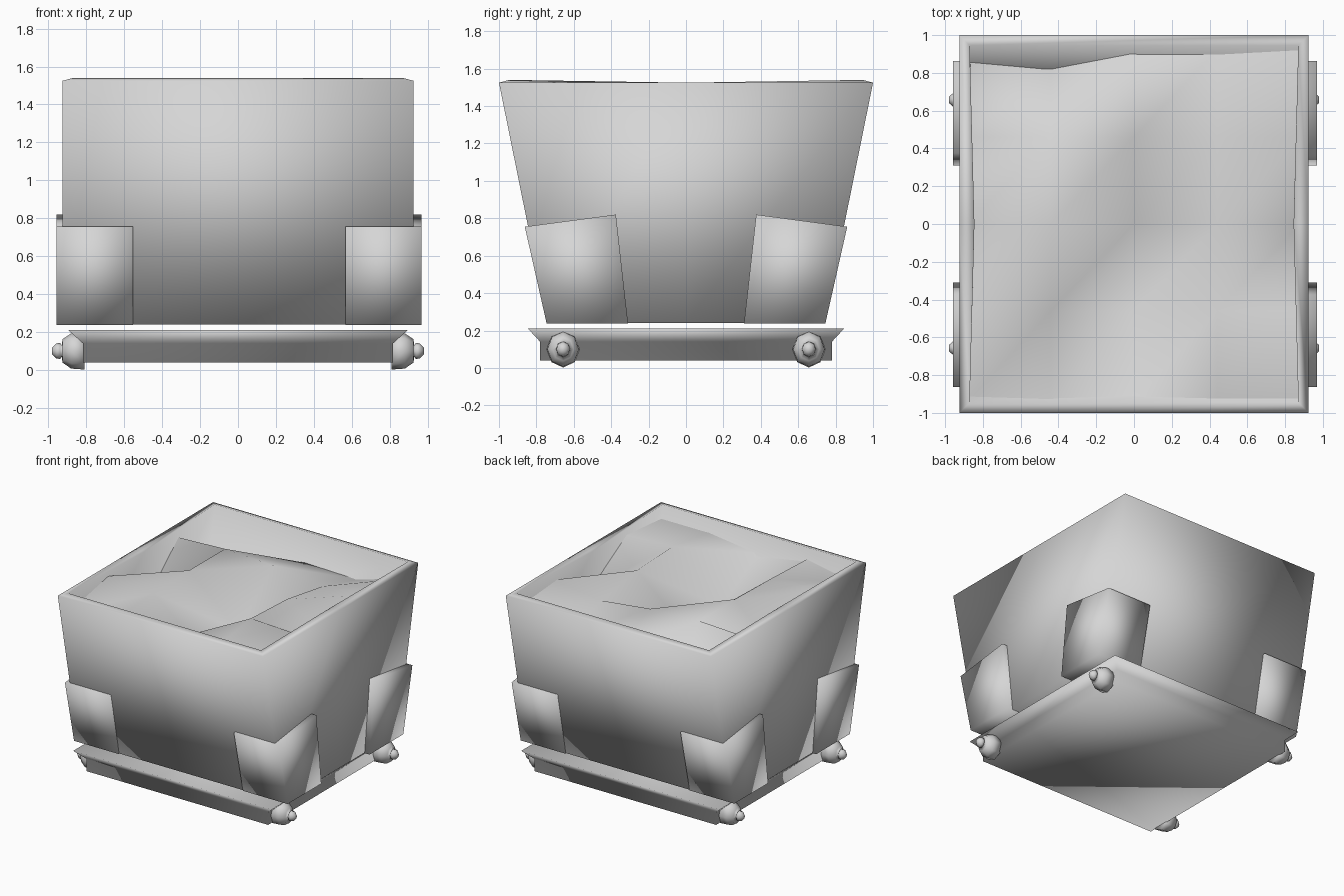
import bpy, bmesh, math

cube = bpy.data.objects.get("Cube")
if cube:
    bpy.data.objects.remove(cube, do_unlink=True)

GREY = (0.67, 0.67, 0.67, 1)
mat = bpy.data.materials.new("plain grey")
mat.use_nodes = True
mat.diffuse_color = GREY
mat.node_tree.nodes["Principled BSDF"].inputs["Base Color"].default_value = GREY


def finish(name, bm):
    """Turn a bmesh into a fully smooth-shaded object."""
    bmesh.ops.recalc_face_normals(bm, faces=bm.faces)
    me = bpy.data.meshes.new(name)
    bm.to_mesh(me)
    bm.free()
    me.materials.append(mat)
    me.polygons.foreach_set("use_smooth", [True] * len(me.polygons))
    ob = bpy.data.objects.new(name, me)
    bpy.context.collection.objects.link(ob)
    return ob


def loft(name, rings):
    """Skin closed rings of points and cap both ends."""
    bm = bmesh.new()
    loops = [[bm.verts.new(p) for p in ring] for ring in rings]
    for a, b in zip(loops, loops[1:]):
        for i in range(len(a)):
            j = (i + 1) % len(a)
            bm.faces.new((a[i], a[j], b[j], b[i]))
    bm.faces.new(loops[0][::-1])
    bm.faces.new(loops[-1])
    return finish(name, bm)


def rect(hx, hy, z):
    return [(-hx, -hy, z), (hx, -hy, z), (hx, hy, z), (-hx, hy, z)]


def rim_rect(hx, hy, z, pinch=0.0):
    """Rectangle with a middle point on each side, pulled in and down."""
    x, low = hx - pinch, z - pinch * 0.6
    return [(-hx, -hy, z), (hx, -hy, z), (x, 0, low),
            (hx, hy, z), (-hx, hy, z), (-x, 0, low)]


# Flared tub with a thin rim and an inner wall parallel to the outside
loft("tub", [
    rim_rect(0.925, 0.74, 0.24),
    rim_rect(0.925, 1.0, 1.525),
    rim_rect(0.87, 0.945, 1.54, 0.025),
    rim_rect(0.865, 0.797, 0.8, 0.01),
])

# Lumpy fill with a central valley: depth below the rim, rows from front to back
DEPTH = [
    (0.15, 0.08, 0.15, 0.10, 0.10),
    (0.04, 0.06, 0.40, 0.03, 0.05),
    (0.45, 0.05, 0.42, 0.05, 0.30),
    (0.07, 0.05, 0.07, 0.12, 0.07),
    (0.45, 0.65, 0.23, 0.24, 0.12),
]
bm = bmesh.new()
grid = []
for j, row in enumerate(DEPTH):
    line = []
    for i, d in enumerate(row):
        reach = 0.97 - 0.2 * d if j in (0, 4) else 0.92
        line.append(bm.verts.new((-0.88 + 0.44 * i, reach * (j / 2 - 1), 1.53 - d)))
    grid.append(line)
for a, b in zip(grid, grid[1:]):
    for i in range(4):
        bm.faces.new((a[i], a[i + 1], b[i + 1]))
        bm.faces.new((a[i], b[i + 1], b[i]))
finish("fill", bm)

# Tray with a flared lip
loft("tray", [
    rect(0.818, 0.78, 0.04),
    rect(0.818, 0.78, 0.14),
    rect(0.895, 0.845, 0.21),
])

# Corner braces and wheels, one of each per corner
WHEEL = [(0.81, 0.098), (0.88, 0.093), (0.925, 0.062), (0.93, 0.03),
         (0.938, 0.042), (0.958, 0.04), (0.98, 0.018)]
TURN = [math.tau * k / 8 for k in range(8)]
for sx, side in ((1, "left"), (-1, "right")):
    for sy, end in ((-1, "front"), (1, "back")):
        x0, x1 = 0.56 * sx + 0.006, 0.963 * sx + 0.006
        loft(f"{end}_{side}_brace", [
            [(x0, 0.745 * sy, 0.237), (x1, 0.745 * sy, 0.237),
             (x1, 0.31 * sy, 0.237), (x0, 0.31 * sy, 0.237)],
            [(x0, 0.862 * sy, 0.755), (x1, 0.862 * sy, 0.755),
             (x1, 0.375 * sy, 0.82), (x0, 0.375 * sy, 0.82)],
        ])
        loft(f"{end}_{side}_wheel", [
            [(x * sx, 0.657 * sy + 0.9 * r * math.sin(a), 0.1 + r * math.cos(a))
             for a in TURN]
            for x, r in WHEEL
        ])
